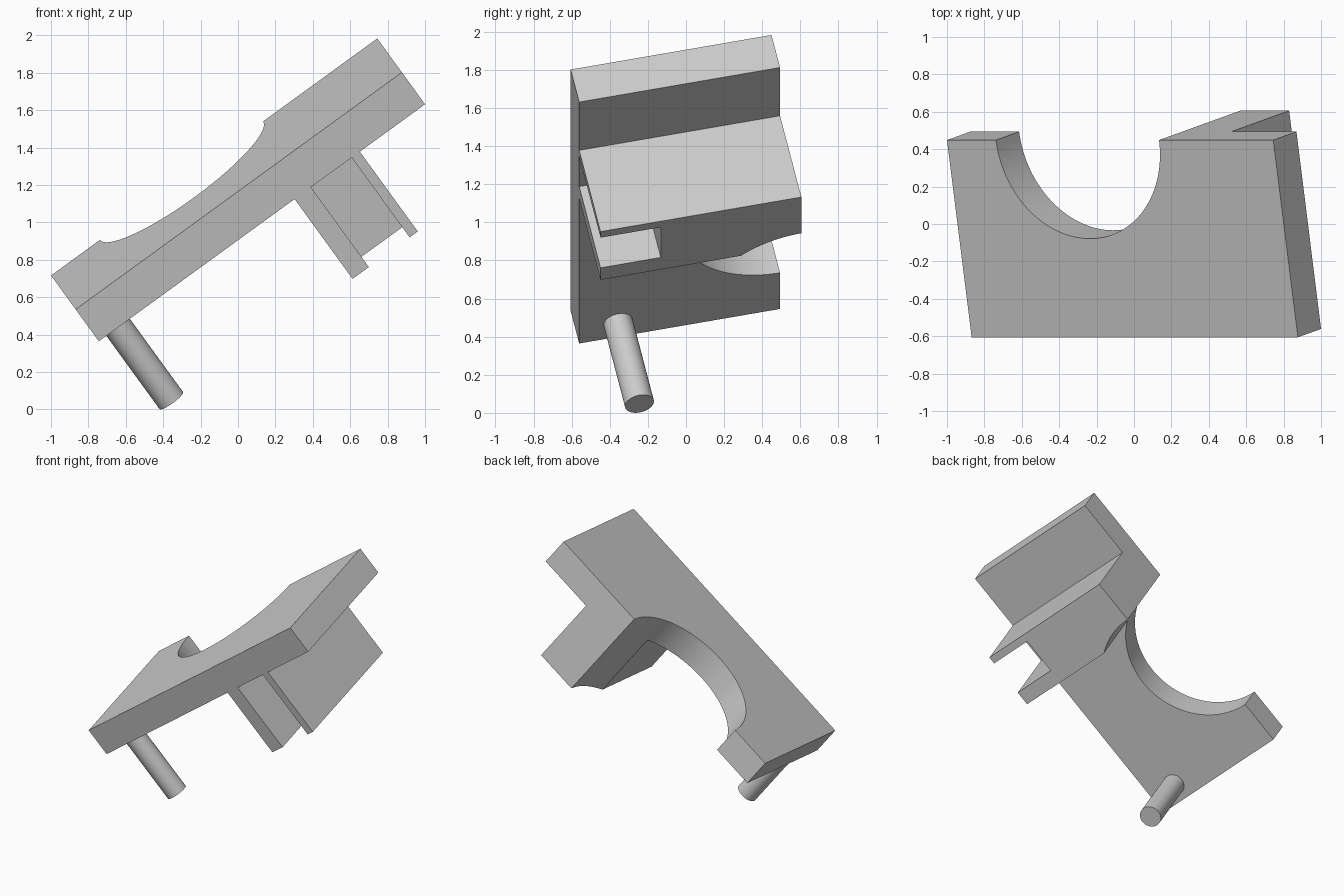
import bpy, bmesh
from math import radians, cos, sin
from mathutils import Matrix, Vector

default = bpy.data.objects.get("Cube")
if default:
    bpy.data.objects.remove(default, do_unlink=True)

grey = bpy.data.materials.new("plain_grey")
grey.use_nodes = True
colour = (0.6, 0.6, 0.6, 1)
grey.diffuse_color = colour
grey.node_tree.nodes["Principled BSDF"].inputs["Base Color"].default_value = colour

# The whole part is drawn flat in simple units, then tilted into place
UNIT = 0.2156
TILT = (Matrix.Translation((-0.868, -0.6056, 0.535))
        @ Matrix.Rotation(radians(-36), 4, 'Y')
        @ Matrix.Rotation(radians(12), 4, 'X')
        @ Matrix.Scale(UNIT, 4))


def arc(centre, radius, start, end, steps):
    """Points along a circular arc, angles in degrees."""
    angles = [radians(start + (end - start) * i / steps) for i in range(steps + 1)]
    return [(centre[0] + radius * cos(a), centre[1] + radius * sin(a)) for a in angles]


def extrude_outline(name, outline, bottom, top):
    """Solid with the given flat outline between two heights."""
    bm = bmesh.new()
    face = bm.faces.new([bm.verts.new((x, y, bottom)) for x, y in outline])
    grown = bmesh.ops.extrude_face_region(bm, geom=[face])["geom"]
    verts = [g for g in grown if isinstance(g, bmesh.types.BMVert)]
    bmesh.ops.translate(bm, verts=verts, vec=Vector((0, 0, top - bottom)))
    bmesh.ops.recalc_face_normals(bm, faces=bm.faces)
    bm.transform(TILT)
    mesh = bpy.data.meshes.new(name)
    bm.to_mesh(mesh)
    bm.free()
    mesh.materials.append(grey)
    obj = bpy.data.objects.new(name, mesh)
    bpy.context.collection.objects.link(obj)
    bpy.ops.object.select_all(action='DESELECT')
    obj.select_set(True)
    bpy.context.view_layer.objects.active = obj
    bpy.ops.object.shade_smooth_by_angle(angle=radians(30))
    return obj


LENGTH, DEPTH, FOOT = 10, 5, -3.5
notch = (4, DEPTH)
NOTCH_R = 2.5

# Plate with a half-round notch in its back edge
plate = [(0, 0), (LENGTH, 0), (LENGTH, DEPTH)]
plate += arc(notch, NOTCH_R, 0, -180, 64) + [(0, DEPTH)]
extrude_outline("plate", plate, -1, 0)

# Block underneath, slotted at the front and clipped by the same notch
block = [(6, 0), (6.5, 0), (6.5, 1.5), (7.75, 1.5), (7.75, 0), (8, 0), (8, DEPTH)]
block += arc(notch, NOTCH_R, 0, -36.87, 14)
extrude_outline("slotted_block", block, FOOT, -1)

# Round peg near the low front corner
extrude_outline("peg", arc((0.59, 0.97), 0.36, 0, 352.5, 47), FOOT, -1)
